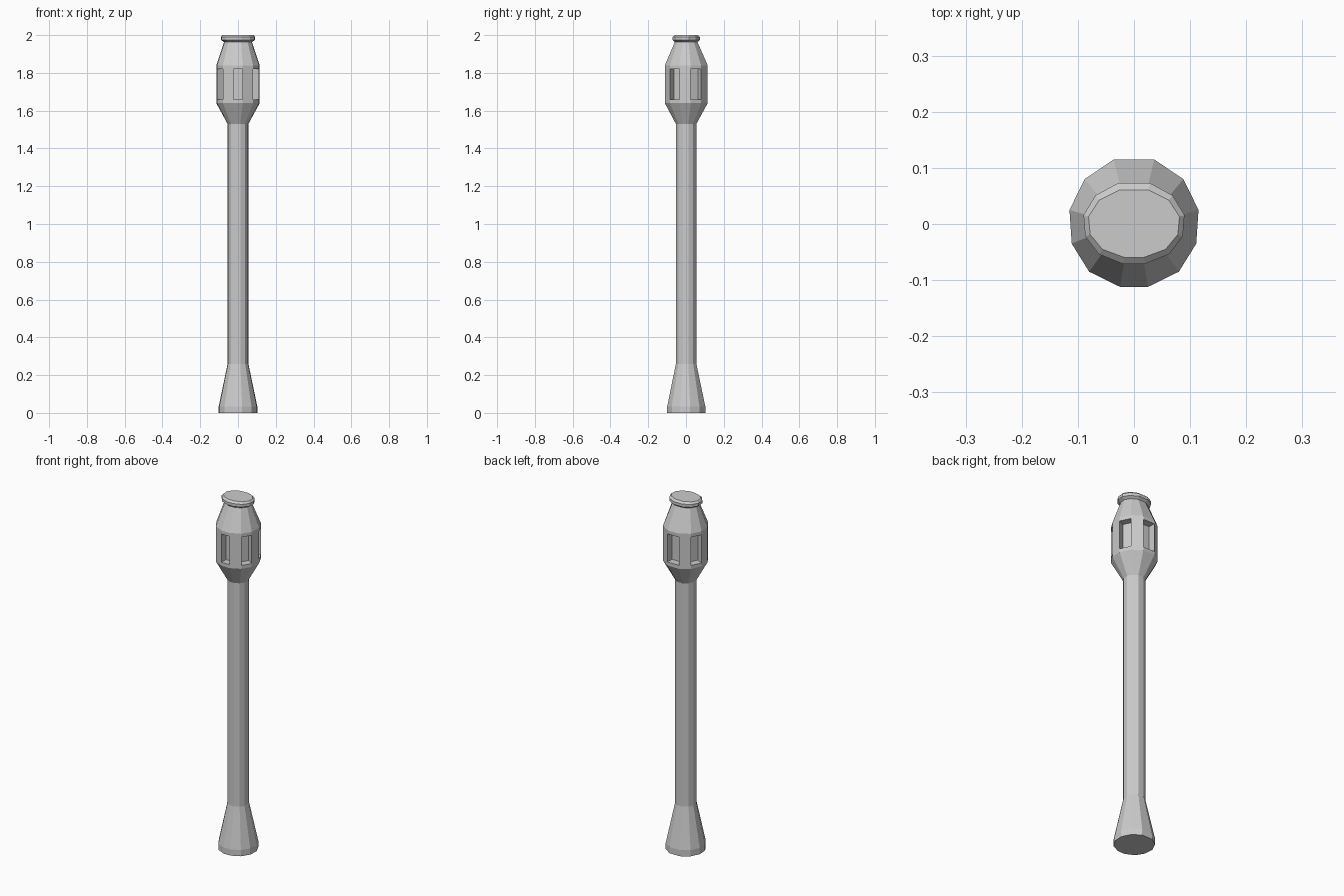
import bpy, bmesh
from mathutils import Vector

cube = bpy.data.objects.get("Cube")
if cube:
    bpy.data.objects.remove(cube, do_unlink=True)

# Single stone-grey material
grey = bpy.data.materials.new("plain_grey")
grey.use_nodes = True
colour = (0.6, 0.6, 0.6, 1)
grey.diffuse_color = colour
grey.node_tree.nodes["Principled BSDF"].inputs["Base Color"].default_value = colour

# Twelve-sided outline of the widest section, mirrored from its +x half
half = [(0.025, -0.112), (0.08, -0.085), (0.111, -0.035),
        (0.115, 0.025), (0.088, 0.08), (0.036, 0.115)]
outline = half + [(-x, y) for x, y in reversed(half)]
WIDE = 0.115


def loft(name, sections):
    """Stack scaled outlines; each section is (z, half width, half depth)."""
    bm = bmesh.new()
    rings = [[bm.verts.new((x * w / WIDE, y * d / WIDE, z)) for x, y in outline]
             for z, w, d in sections]
    n = len(outline)
    bands = [[bm.faces.new((a[i], a[(i + 1) % n], b[(i + 1) % n], b[i]))
              for i in range(n)] for a, b in zip(rings, rings[1:])]
    bm.faces.new(reversed(rings[0]))
    bm.faces.new(rings[-1])
    return name, bm, bands


def finish(part):
    name, bm, _ = part
    bmesh.ops.recalc_face_normals(bm, faces=bm.faces)
    mesh = bpy.data.meshes.new(name)
    bm.to_mesh(mesh)
    bm.free()
    mesh.materials.append(grey)
    bpy.context.collection.objects.link(bpy.data.objects.new(name, mesh))


# Flared foot and straight shaft
finish(loft("post_shaft", [(0, 0.102, 0.102), (0.035, 0.102, 0.102),
                           (0.26, 0.055, 0.055), (1.53, 0.055, 0.055)]))

# Lantern head with a recess in every other side
head = loft("lantern_head", [(1.53, 0.055, 0.055), (1.64, WIDE, WIDE),
                             (1.66, WIDE, WIDE), (1.82, WIDE, WIDE),
                             (1.84, WIDE, WIDE), (1.965, 0.073, 0.06)])
_, bm, bands = head
bm.normal_update()
slots = bands[2][1::2]
normals = [f.normal.copy() for f in slots]
for face, normal in zip(slots, normals):
    new = bmesh.ops.extrude_discrete_faces(bm, faces=[face])["faces"][0]
    bmesh.ops.translate(bm, verts=new.verts, vec=Vector(normal) * -0.04)
finish(head)

# Oval cap with bevelled rim
finish(loft("top_cap", [(1.963, 0.073, 0.06), (1.974, 0.09, 0.073),
                        (1.99, 0.09, 0.073), (2.0, 0.081, 0.061)]))
